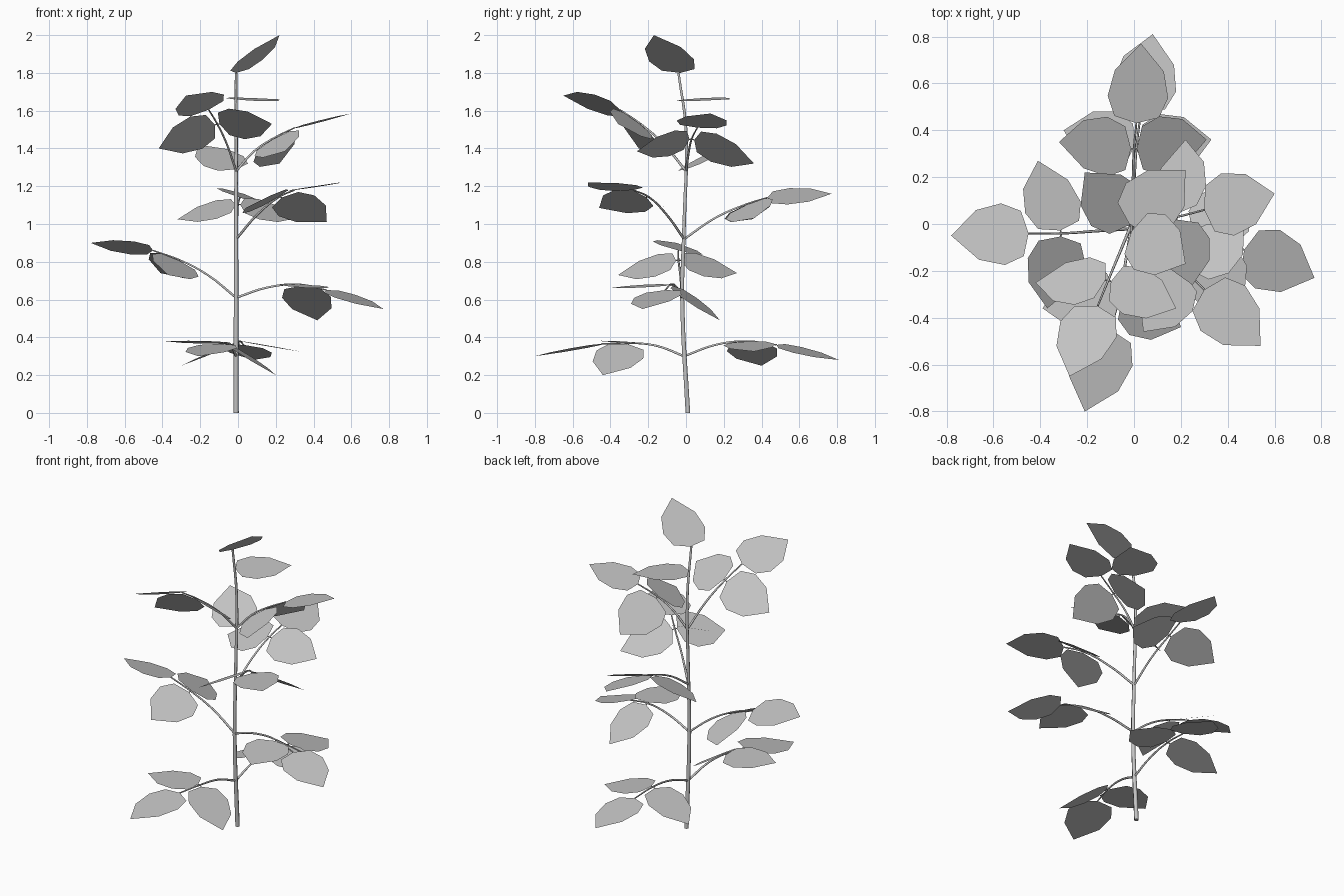
import bpy
import bmesh
from mathutils import Vector

cube = bpy.data.objects.get("Cube")
if cube:
    bpy.data.objects.remove(cube, do_unlink=True)

grey = bpy.data.materials.new("plain_grey")
grey.use_nodes = True
grey.diffuse_color = (0.55, 0.55, 0.55, 1)
grey.node_tree.nodes["Principled BSDF"].inputs["Base Color"].default_value = grey.diffuse_color

# Half outline of a leaf: share of the length, half width
OUTLINE = [(0.08, 0.1), (0.33, 0.136), (0.66, 0.11)]


def add(name, data):
    obj = bpy.data.objects.new(name, data)
    data.materials.append(grey)
    bpy.context.collection.objects.link(obj)
    return obj


def tube(name, points, start, end):
    """Round tapering stalk through the points."""
    curve = bpy.data.curves.new(name, "CURVE")
    curve.dimensions = "3D"
    curve.bevel_depth = 1
    curve.bevel_resolution = 1
    curve.resolution_u = 4
    curve.use_fill_caps = True
    spline = curve.splines.new("BEZIER")
    spline.bezier_points.add(len(points) - 1)
    for i, (knot, p) in enumerate(zip(spline.bezier_points, points)):
        knot.co = p
        knot.handle_left_type = knot.handle_right_type = "AUTO"
        knot.radius = start + (end - start) * i / (len(points) - 1)
    return add(name, curve)


def leaf(name, base, tip, across):
    """Flat pointed blade from base to tip, its width along across."""
    base, tip, across = Vector(base), Vector(tip), Vector(across)
    axis = tip - base
    across = (across - across.project(axis)).normalized()
    right = [base + axis * t + across * w for t, w in OUTLINE]
    left = [base + axis * t - across * w for t, w in reversed(OUTLINE)]
    bm = bmesh.new()
    face = bm.faces.new([bm.verts.new(p) for p in [base, *right, tip, *left]])
    face.normal_update()
    if face.normal.z < 0:
        face.normal_flip()
    mesh = bpy.data.meshes.new(name)
    bm.to_mesh(mesh)
    bm.free()
    add(name, mesh)


def branch(name, node, fork, end, tip, across, side_tips):
    """Arching stalk with one end leaf and a pair of side leaves."""
    node, fork, end = Vector(node), Vector(fork), Vector(end)
    arch = node.lerp(fork, 0.5) + Vector((0, 0, 0.02))
    tube(name + "_branch", [node, arch, fork, end], 0.007, 0.004)
    leaf(name + "_end_leaf", end, tip, across)
    along = (end - node).normalized() + (end - fork).normalized()
    for i, side in enumerate(side_tips):
        base = fork.lerp(Vector(side), 0.04)
        tube(f"{name}_leaf_stalk_{i + 1}", [fork, base], 0.004, 0.003)
        leaf(f"{name}_side_leaf_{i + 1}", base, side, along)


# Main stem
tube("stem", [(-0.01, 0.01, 0), (-0.01, -0.02, 0.6), (-0.01, -0.01, 1.0),
              (-0.01, 0, 1.5), (-0.01, -0.04, 1.8)], 0.014, 0.007)

# Branches in pairs, from the bottom up
branch("low_front", (-0.01, -0.01, 0.3), (-0.06, -0.3, 0.37), (-0.1, -0.45, 0.365),
       (-0.21, -0.8, 0.3), (1, -0.3, 0), [(0.2, -0.44, 0.2), (-0.39, -0.36, 0.38)])
branch("low_back", (-0.01, -0.01, 0.3), (0.01, 0.32, 0.38), (0.03, 0.48, 0.36),
       (0.08, 0.81, 0.28), (1, 0, -0.15), [(-0.3, 0.4, 0.25), (0.33, 0.36, 0.325)])
branch("lower_left", (-0.01, -0.02, 0.61), (-0.31, -0.04, 0.81), (-0.45, -0.04, 0.86),
       (-0.78, -0.05, 0.9), (0, 1, -0.27), [(-0.41, 0.27, 0.74), (-0.37, -0.36, 0.73)])
branch("lower_right", (-0.01, -0.02, 0.61), (0.33, -0.08, 0.68), (0.47, -0.11, 0.65),
       (0.77, -0.23, 0.55), (0.4, 1, 0.07), [(0.42, 0.18, 0.49), (0.38, -0.41, 0.66)])
branch("middle_right", (-0.01, -0.01, 0.92), (0.22, -0.2, 1.145), (0.3, -0.28, 1.18),
       (0.54, -0.52, 1.22), (1, 1, 0.13), [(0.04, -0.46, 1.085), (0.47, 0, 1.01)])
branch("middle_back", (-0.01, -0.01, 0.92), (0, 0.32, 1.105), (0.01, 0.43, 1.14),
       (0.03, 0.77, 1.16), (1, 0, -0.33), [(-0.32, 0.35, 1.025), (0.31, 0.36, 1.03)])
branch("upper_right", (-0.01, 0, 1.28), (0.18, 0.03, 1.45), (0.3, 0.06, 1.51),
       (0.6, 0.13, 1.585), (0, 1, -0.04), [(0.22, 0.36, 1.32), (0.25, -0.26, 1.385)])
branch("upper_front", (-0.01, 0, 1.28), (-0.11, -0.24, 1.53), (-0.155, -0.35, 1.605),
       (-0.275, -0.65, 1.68), (1, -0.2, 0.43), [(0.18, -0.36, 1.53), (-0.42, -0.25, 1.4)])

# Single leaves growing straight from the stem
leaf("crown_leaf", (-0.01, -0.03, 1.8), (0.22, -0.17, 2.0), (0, 1, -0.33))
leaf("high_back_leaf", (-0.02, 0, 1.66), (0.22, 0.23, 1.66), (1, -1, -0.1))
leaf("upper_back_leaf", (-0.01, 0, 1.29), (-0.21, 0.22, 1.42), (1, 1, 0.35))
